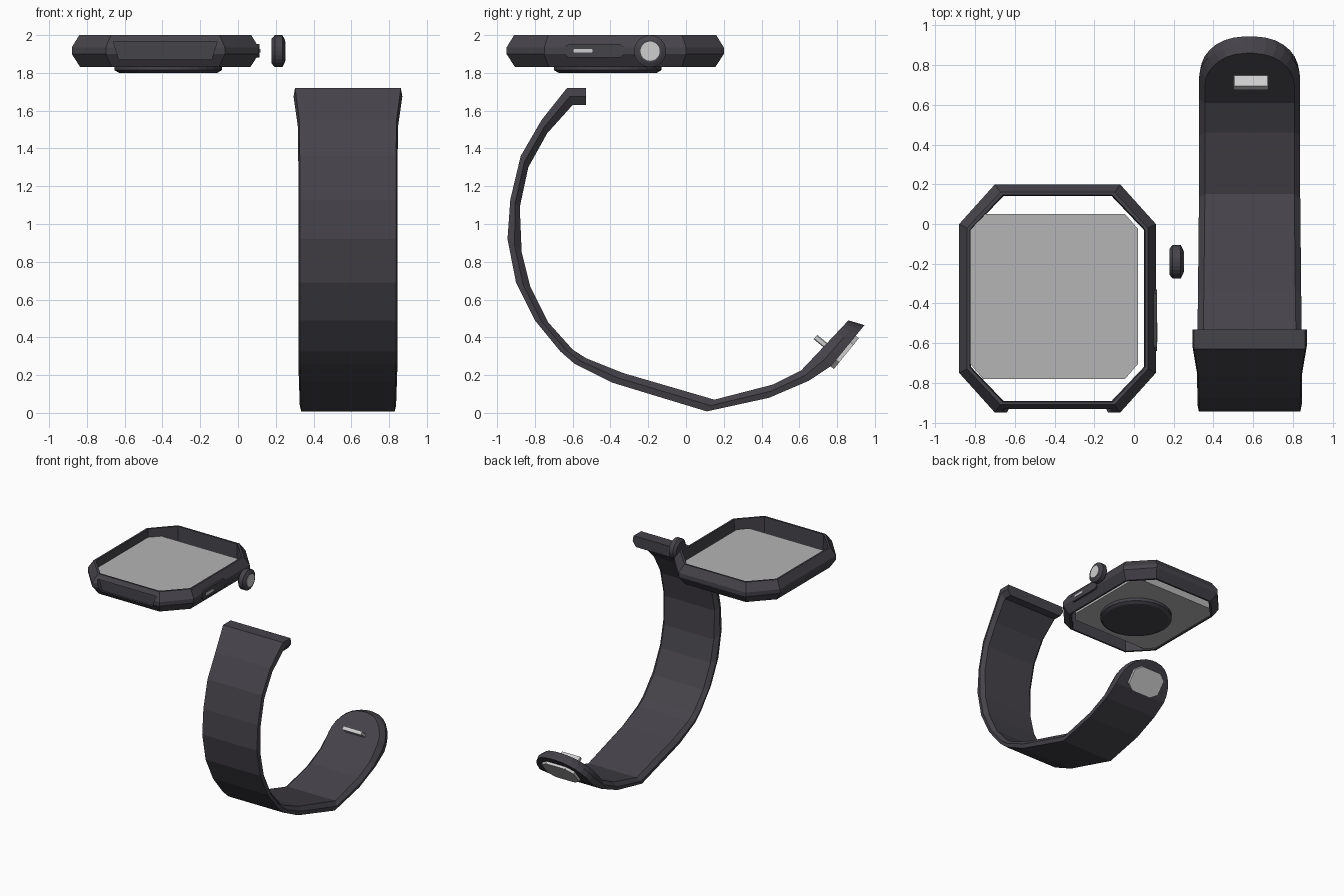
import bpy, bmesh, math
from mathutils import Vector

if "Cube" in bpy.data.objects:
    bpy.data.objects.remove(bpy.data.objects["Cube"])


def material(name, rgb):
    m = bpy.data.materials.new(name)
    m.diffuse_color = (*rgb, 1)
    m.use_nodes = True
    m.node_tree.nodes["Principled BSDF"].inputs["Base Color"].default_value = m.diffuse_color
    return m


DARK = material("charcoal", (0.060, 0.056, 0.068))
GREY = material("screen_grey", (0.46, 0.46, 0.46))
SILVER = material("silver", (0.62, 0.62, 0.62))


def loft(name, rings, mat, loop=False):
    """Join rings of points into a closed solid (or a closed tube if loop)."""
    bm = bmesh.new()
    vs = [[bm.verts.new(p) for p in r] for r in rings]
    n = len(vs[0])
    pairs = list(zip(vs, vs[1:])) + ([(vs[-1], vs[0])] if loop else [])
    for a, b in pairs:
        for k in range(n):
            j = (k + 1) % n
            bm.faces.new((a[k], a[j], b[j], b[k]))
    if not loop:
        bm.faces.new(vs[0])
        bm.faces.new(vs[-1])
    bmesh.ops.recalc_face_normals(bm, faces=bm.faces)
    me = bpy.data.meshes.new(name)
    bm.to_mesh(me)
    bm.free()
    ob = bpy.data.objects.new(name, me)
    bpy.context.collection.objects.link(ob)
    me.materials.append(mat)
    return ob


def octagon(hx, hy, cx, cy):
    """Rectangle of half size hx, hy with corners cut by cx, cy."""
    return [(hx, cy - hy), (hx, hy - cy), (hx - cx, hy), (cx - hx, hy),
            (-hx, hy - cy), (-hx, cy - hy), (cx - hx, -hy), (hx - cx, -hy)]


def circle(r, n):
    return [(r * math.cos(math.tau * k / n), r * math.sin(math.tau * k / n)) for k in range(n)]


def place(pts, origin, u, v):
    o, u, v = Vector(origin), Vector(u), Vector(v)
    return [o + u * a + v * b for a, b in pts]


X, Y, Z = (1, 0, 0), (0, 1, 0), (0, 0, 1)
CX, CY = -0.385, -0.375

# watch case: open ring with a ridge round the middle
case = loft("watch_case", [
    place(octagon(0.495 - i, 0.575 - i, 0.18 - 0.3 * i, 0.2 - 0.5 * i), (CX, CY, z), X, Y)
    for i, z in ((0.06, 1.83), (0.045, 1.83), (0.0, 1.90), (0.0, 1.935), (0.04, 2.0), (0.055, 2.0))],
    DARK, loop=True)

# strap slot recess in the front wall
slot = [(-0.63, 1.87), (-0.14, 1.87), (-0.11, 1.965), (-0.66, 1.965)]
cutter = loft("slot_cutter", [[(x, y, z) for x, z in slot] for y in (-1.0, -0.914)], DARK)
cutter.hide_render = True
cutter.hide_set(True)
mod = case.modifiers.new("slot", "BOOLEAN")
mod.object = cutter
mod.operation = "DIFFERENCE"
mod.solver = "EXACT"

# screen block, corners trimmed to stay inside the case
loft("screen", [place(octagon(0.422, 0.415, 0.065, 0.075), (-0.402, -0.365, z), X, Y)
                for z in (1.84, 1.93)], GREY)

# sensor disc underneath
loft("sensor_disc", [place(circle(r, 32), (-0.37, -0.415, z), X, Y)
                     for r, z in ((0.26, 1.80), (0.285, 1.815), (0.285, 1.845))], DARK)

# side button panel with silver slit
loft("button_panel", [place(octagon(0.155, 0.036, 0.02, 0.015), (x, -0.485, 1.917), Y, Z)
                      for x in (0.09, 0.115)], DARK)
loft("button_slit", [place(octagon(0.05, 0.009, 0.004, 0.004), (x, -0.545, 1.917), Y, Z)
                     for x in (0.11, 0.119)], SILVER)

# separate crown and its cap
loft("crown", [place(circle(r, 24), (x, -0.19, 1.915), Y, Z)
               for r, x in ((0.065, 0.178), (0.085, 0.195), (0.085, 0.235), (0.06, 0.248))], DARK)
loft("crown_cap", [place(circle(0.051, 24), (x, -0.19, 1.915), Y, Z)
                   for x in (0.245, 0.252)], SILVER)

# strap stations: outer y, z, inner y, z, half width
SX = 0.582
stations = [
    (-0.53, 1.72, -0.53, 1.63, 0.288),
    (-0.63, 1.72, -0.60, 1.63, 0.288),
    (-0.765, 1.55, -0.735, 1.48, 0.265),
    (-0.875, 1.36, -0.835, 1.30, 0.263),
    (-0.93, 1.13, -0.88, 1.09, 0.263),
    (-0.945, 0.92, -0.87, 0.85, 0.263),
    (-0.90, 0.69, -0.825, 0.67, 0.263),
    (-0.80, 0.49, -0.73, 0.48, 0.263),
    (-0.665, 0.325, -0.60, 0.335, 0.263),
    (-0.59, 0.26, -0.53, 0.29, 0.263),
    (-0.39, 0.16, -0.33, 0.21, 0.26),
    (0.11, 0.008, 0.15, 0.07, 0.255),
    (0.44, 0.08, 0.46, 0.15, 0.255),
    (0.65, 0.17, 0.61, 0.225, 0.255),
]
# rounded tip: widths follow an arc along the slanted end
for k in range(8):
    a = math.radians(87) * k / 7
    t = math.sin(a)
    stations.append((0.77 + 0.175 * t, 0.25 + 0.215 * t, 0.70 + 0.16 * t, 0.32 + 0.17 * t,
                     0.255 * math.cos(a) ** 0.85))


def section(oy, oz, iy, iz, w):
    e = min(1.0, w / 0.2)
    my, mz = (oy + iy) / 2, (oz + iz) / 2
    half = [(w - 0.008 * e, oy, oz), (w, my, mz), (w - 0.03 * e, iy, iz)]
    return ([(SX + x, y, z) for x, y, z in half] +
            [(SX - x, y, z) for x, y, z in reversed(half)])


loft("strap", [section(*s) for s in stations], DARK)

# clasp: plate outside the tip, pin inside it
ALONG = Vector((0, 0.63, 0.777))
INWARD = Vector((0, -0.777, 0.63))
plate = Vector((SX, 0.835, 0.325))
loft("clasp_plate", [place(octagon(0.15, 0.105, 0.06, 0.045), plate + INWARD * d, X, ALONG)
                     for d in (-0.018, 0.02)], SILVER)
pin = Vector((0.588, 0.755, 0.345))
loft("clasp_pin", [place(octagon(0.088, 0.015, 0.005, 0.005), pin + INWARD * d, X, ALONG)
                   for d in (-0.02, 0.09)], SILVER)
